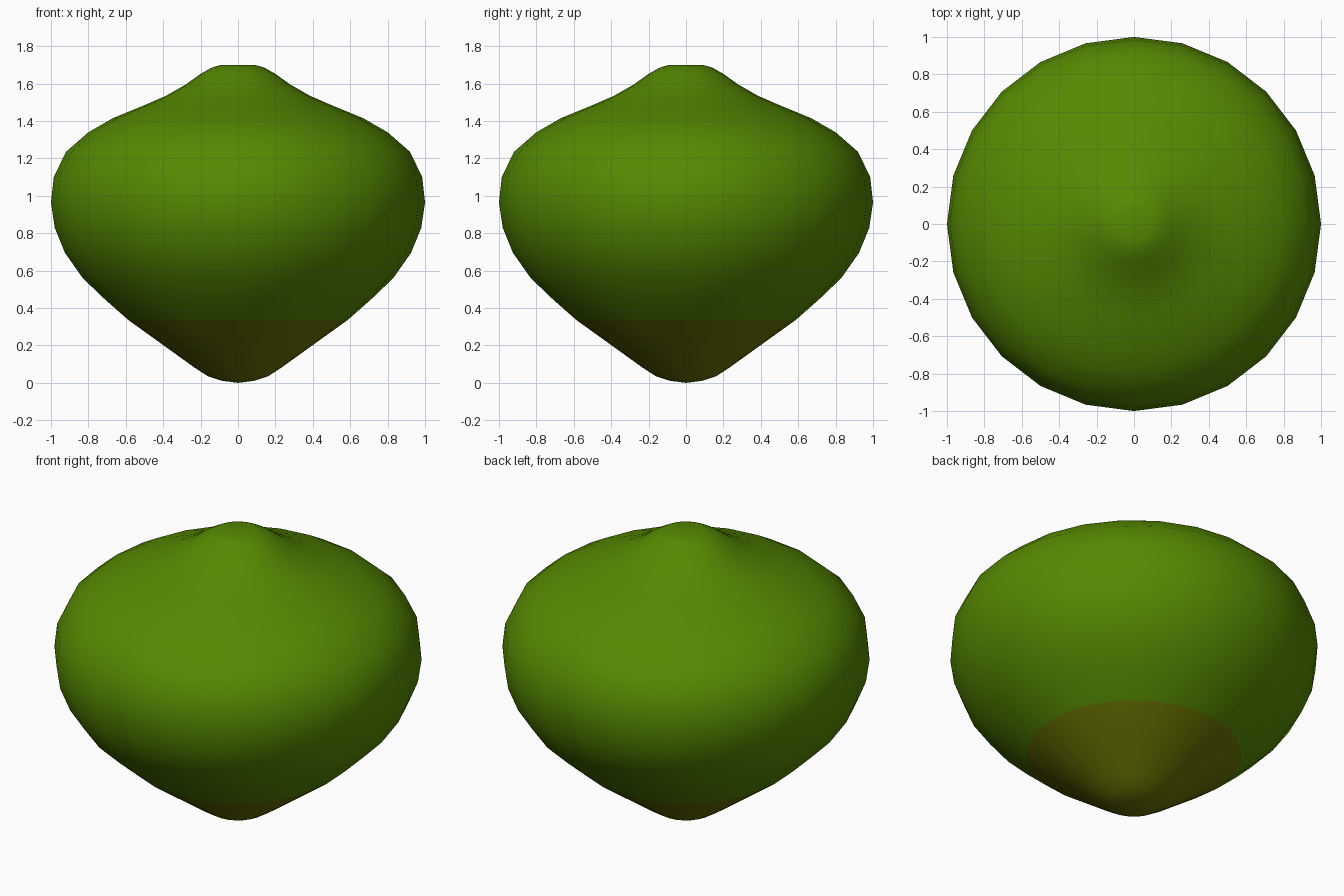
import bpy
import bmesh
import math

cube = bpy.data.objects.get("Cube")
if cube:
    bpy.data.objects.remove(cube, do_unlink=True)


def flat_material(name, rgb):
    mat = bpy.data.materials.new(name)
    mat.use_nodes = True
    colour = (*rgb, 1.0)
    mat.diffuse_color = colour
    bsdf = mat.node_tree.nodes["Principled BSDF"]
    bsdf.inputs["Base Color"].default_value = colour
    bsdf.inputs["Roughness"].default_value = 0.8
    return mat


def lathe(name, profile, sides):
    """Spin a (radius, height) profile around z."""
    bm = bmesh.new()
    points = [bm.verts.new((r, 0, z)) for r, z in profile]
    edges = [bm.edges.new(pair) for pair in zip(points, points[1:])]
    bmesh.ops.spin(bm, geom=points + edges, cent=(0, 0, 0), axis=(0, 0, 1),
                   angle=math.tau, steps=sides)
    bmesh.ops.remove_doubles(bm, verts=bm.verts, dist=0.0005)
    bmesh.ops.recalc_face_normals(bm, faces=bm.faces)
    mesh = bpy.data.meshes.new(name)
    bm.to_mesh(mesh)
    bm.free()
    obj = bpy.data.objects.new(name, mesh)
    bpy.context.collection.objects.link(obj)
    return obj


# Outline from the rounded base, over the wide belly, to the flat tip
OUTLINE = [(0, 0), (0.09, 0.012), (0.16, 0.035), (0.23, 0.08), (0.39, 0.195),
           (0.585, 0.335), (0.71, 0.445), (0.83, 0.56), (0.925, 0.695),
           (0.98, 0.83), (1.0, 0.965), (0.985, 1.1), (0.92, 1.235),
           (0.8, 1.34), (0.67, 1.415), (0.5, 1.485), (0.385, 1.535),
           (0.28, 1.595), (0.2, 1.652), (0.14, 1.686), (0.09, 1.7), (0, 1.7)]
BASE_TOP = 0.335

bulb = lathe("nut_shell", OUTLINE, 24)
bulb.data.materials.append(flat_material("leaf green", (0.092, 0.25, 0.0005)))
bulb.data.materials.append(flat_material("olive brown", (0.135, 0.16, 0.0005)))

# Olive patch around the base
for face in bulb.data.polygons:
    face.use_smooth = True
    face.material_index = int(face.center.z < BASE_TOP)
